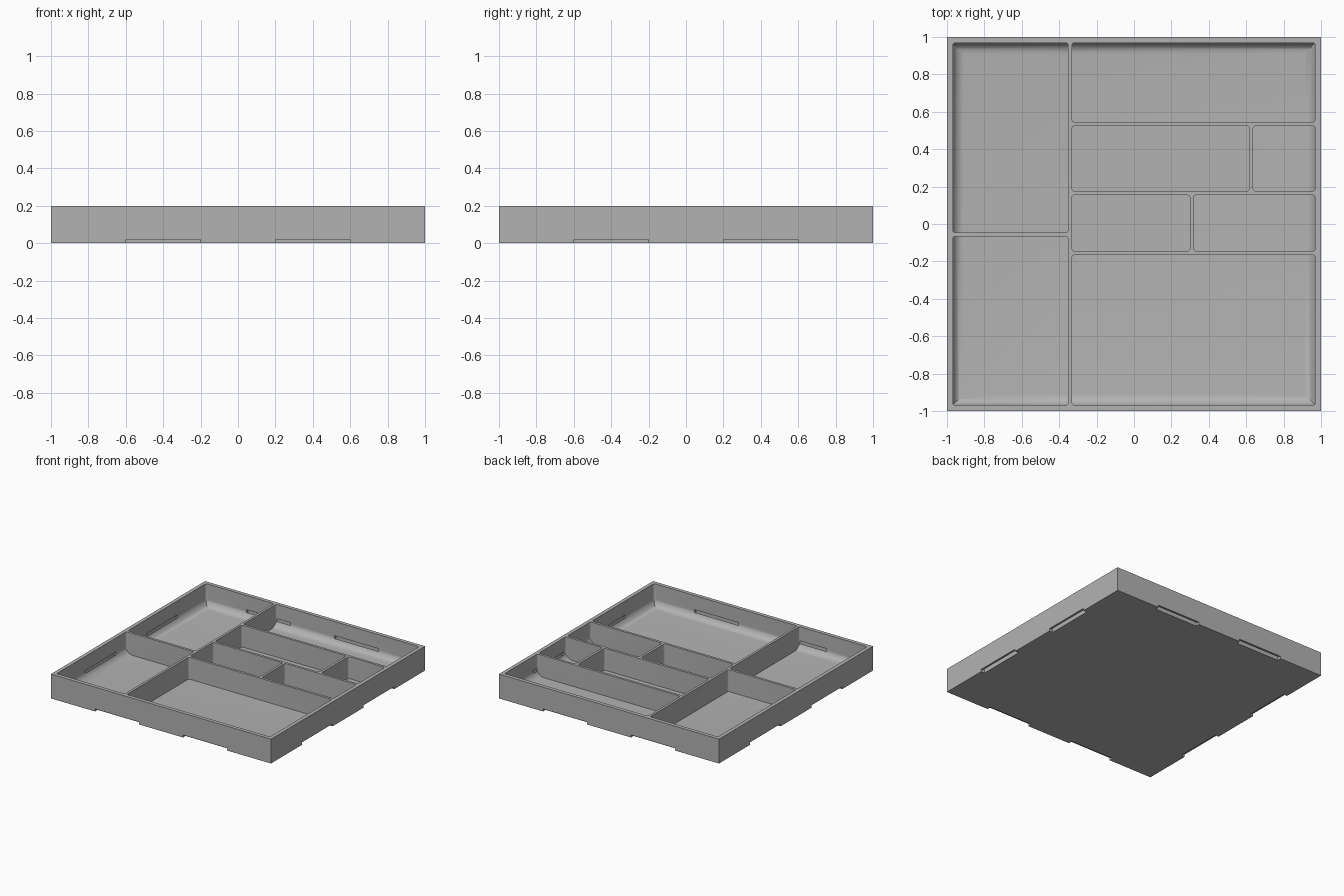
import bpy, bmesh, math

old = bpy.data.objects.get("Cube")
if old:
    bpy.data.objects.remove(old, do_unlink=True)

HEIGHT, INNER, FLOOR, FILLET, HALF = 0.2, 0.97, 0.02, 0.06, 0.01

grey = bpy.data.materials.new("plain grey")
grey.use_nodes = True
grey.diffuse_color = (0.45, 0.45, 0.45, 1)
grey.node_tree.nodes["Principled BSDF"].inputs["Base Color"].default_value = grey.diffuse_color


def make_object(name, bm):
    bmesh.ops.recalc_face_normals(bm, faces=bm.faces)
    mesh = bpy.data.meshes.new(name)
    bm.to_mesh(mesh)
    bm.free()
    obj = bpy.data.objects.new(name, mesh)
    bpy.context.collection.objects.link(obj)
    mesh.materials.append(grey)
    return obj


def loft(bm, rings):
    """Closed solid through rings of points with equal counts."""
    rows = [[bm.verts.new(p) for p in ring] for ring in rings]
    for a, b in zip(rows, rows[1:]):
        for i in range(len(a)):
            j = (i + 1) % len(a)
            bm.faces.new((a[i], a[j], b[j], b[i]))
    bm.faces.new(rows[0][::-1])
    bm.faces.new(rows[-1])


def rectangle(x0, x1, y0, y1, z, radius=0, steps=4):
    """Rectangle outline, with rounded corners when a radius is given."""
    if not radius:
        return [(x0, y0, z), (x1, y0, z), (x1, y1, z), (x0, y1, z)]
    points = []
    centres = [(x1, y1), (x0, y1), (x0, y0), (x1, y0)]
    for k, (x, y) in enumerate(centres):
        cx = x - radius if x == x1 else x + radius
        cy = y - radius if y == y1 else y + radius
        for s in range(steps + 1):
            a = math.pi / 2 * (k + s / steps)
            points.append((cx + radius * math.cos(a), cy + radius * math.sin(a), z))
    return points


def block(bm, x0, x1, y0, y1, z0, z1, radius=0):
    loft(bm, [rectangle(x0, x1, y0, y1, z, radius) for z in (z0, z1)])


def cut(target, tool, operation="DIFFERENCE"):
    mod = target.modifiers.new("cut", "BOOLEAN")
    mod.operation, mod.solver, mod.object = operation, "EXACT", tool
    bpy.context.view_layer.objects.active = target
    bpy.ops.object.modifier_apply(modifier=mod.name)
    bpy.data.objects.remove(tool, do_unlink=True)


# Tray body
bm = bmesh.new()
block(bm, -1, 1, -1, 1, 0, HEIGHT)
tray = make_object("divided_tray", bm)

# Cavity with a rounded foot along the outer walls
bm = bmesh.new()
rings = []
for i in range(9):
    a = math.pi / 2 * i / 8
    r = INNER - FILLET * (1 - math.sin(a))
    rings.append(rectangle(-r, r, -r, r, FLOOR + FILLET * (1 - math.cos(a))))
rings.append(rectangle(-INNER, INNER, -INNER, INNER, 0.3))
loft(bm, rings)
cavity = make_object("cavity_cutter", bm)

# Compartments, bounded by the centre lines of the dividers
EDGE = INNER + HALF - 0.001
MAIN, UPPER, MIDDLE, LOWER, LEFT = -0.342, 0.535, 0.165, -0.155, -0.056
cells = [
    (-EDGE, MAIN, LEFT, EDGE), (-EDGE, MAIN, -EDGE, LEFT),
    (MAIN, EDGE, UPPER, EDGE), (MAIN, EDGE, -EDGE, LOWER),
    (MAIN, 0.627, MIDDLE, UPPER), (0.627, EDGE, MIDDLE, UPPER),
    (MAIN, 0.309, LOWER, MIDDLE), (0.309, EDGE, LOWER, MIDDLE),
]
bm = bmesh.new()
for x0, x1, y0, y1 in cells:
    block(bm, x0 + HALF, x1 - HALF, y0 + HALF, y1 - HALF, 0, 0.25, 0.015)
compartments = make_object("compartment_cutter", bm)
cut(compartments, cavity, "INTERSECT")
cut(tray, compartments)

# Foot notches and the narrow slots above them, on all four sides
for name, near, far, top in (("slot_cutter", 0.967, 0.985, 0.084),
                             ("notch_cutter", 0.967, 1.05, 0.02)):
    bm = bmesh.new()
    for side in (-1, 1):
        n, f = sorted((side * near, side * far))
        for start in (-0.6, 0.2):
            block(bm, start, start + 0.4, n, f, -0.05, top)
            block(bm, n, f, start, start + 0.4, -0.05, top)
    cut(tray, make_object(name, bm))

# Smooth the rounded foot and corners, keeping edges sharp
bpy.ops.object.select_all(action="DESELECT")
tray.select_set(True)
bpy.context.view_layer.objects.active = tray
bpy.ops.object.shade_smooth_by_angle(angle=math.radians(35))
